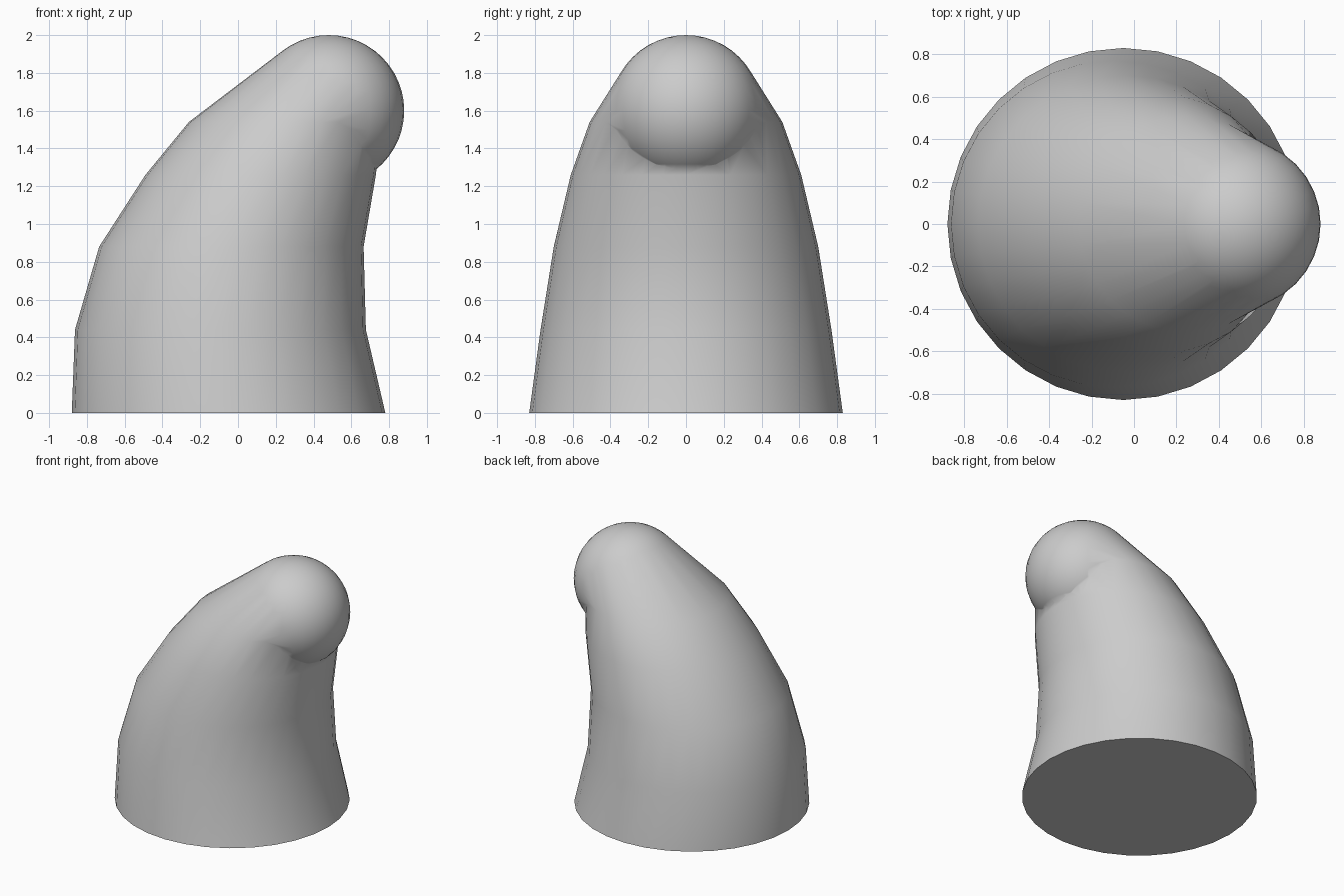
import bpy, bmesh, math
from mathutils import Matrix

if "Cube" in bpy.data.objects:
    bpy.data.objects.remove(bpy.data.objects["Cube"])

SEG = 32
# centre x, height, radius of the level rings that form the leaning body
RINGS = [(-0.05, 0.0, 0.83), (-0.093, 0.44, 0.77), (-0.035, 0.88, 0.70),
         (0.12, 1.26, 0.61), (0.25, 1.54, 0.51)]
TIP = (0.48, 0.0, 1.60)
TIP_R = 0.40

grey = bpy.data.materials.new("plain grey")
grey.diffuse_color = (0.6, 0.6, 0.6, 1)
grey.use_nodes = True
grey.node_tree.nodes["Principled BSDF"].inputs["Base Color"].default_value = grey.diffuse_color


def ring(bm, cx, z, r):
    return [bm.verts.new((cx + r * math.cos(2 * math.pi * i / SEG),
                          r * math.sin(2 * math.pi * i / SEG), z)) for i in range(SEG)]


def finish(bm, name):
    bmesh.ops.recalc_face_normals(bm, faces=bm.faces)
    mesh = bpy.data.meshes.new(name)
    bm.to_mesh(mesh)
    bm.free()
    mesh.materials.append(grey)
    ob = bpy.data.objects.new(name, mesh)
    bpy.context.collection.objects.link(ob)
    return ob


# Leaning body lofted through the rings
bm = bmesh.new()
loops = [ring(bm, *r) for r in RINGS]
for a, b in zip(loops, loops[1:]):
    for i in range(SEG):
        j = (i + 1) % SEG
        bm.faces.new((a[i], a[j], b[j], b[i]))
bm.faces.new(loops[0][::-1])
bm.faces.new(loops[-1])
body = finish(bm, "horn_body")

# Rounded tip: hull of the top ring and a ball
bm = bmesh.new()
ring(bm, *RINGS[-1])
bmesh.ops.create_uvsphere(bm, u_segments=SEG, v_segments=24, radius=TIP_R,
                          matrix=Matrix.Translation(TIP))
for f in list(bm.faces):
    bm.faces.remove(f)
for e in list(bm.edges):
    bm.edges.remove(e)
res = bmesh.ops.convex_hull(bm, input=bm.verts)
bmesh.ops.delete(bm, geom=[v for v in bm.verts if not v.link_faces], context='VERTS')
tip = finish(bm, "tip_helper")

# Fuse the tip into the body
mod = body.modifiers.new("fuse_tip", 'BOOLEAN')
mod.operation = 'UNION'
mod.solver = 'EXACT'
mod.object = tip
bpy.context.view_layer.objects.active = body
body.select_set(True)
bpy.ops.object.modifier_apply(modifier=mod.name)
bpy.data.objects.remove(tip)
bpy.ops.object.shade_smooth_by_angle(angle=math.radians(50))
